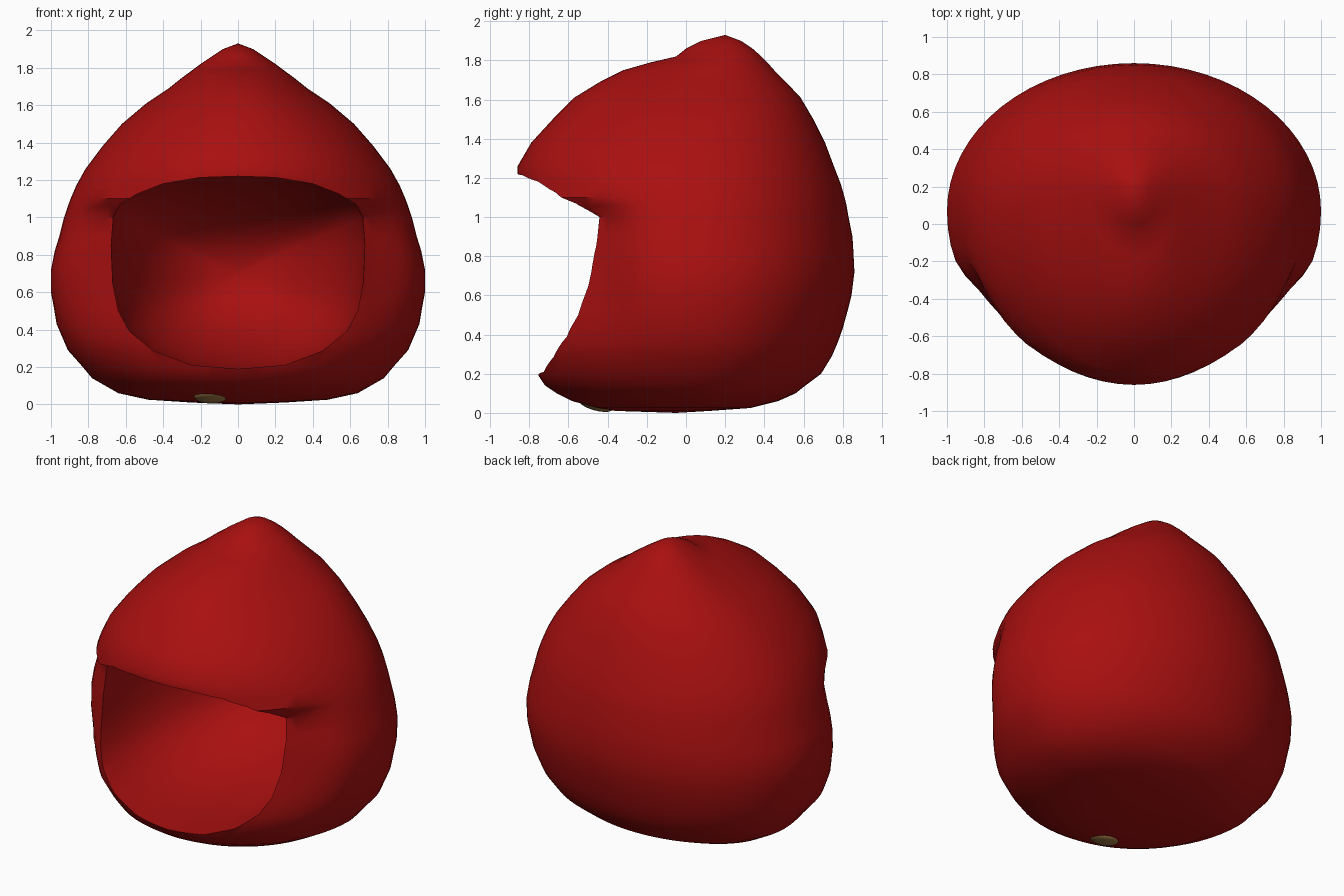
import bpy, bmesh, math

if "Cube" in bpy.data.objects:
    bpy.data.objects.remove(bpy.data.objects["Cube"])

def material(name, rgb):
    m = bpy.data.materials.new(name)
    m.diffuse_color = (*rgb, 1)
    m.use_nodes = True
    m.node_tree.nodes["Principled BSDF"].inputs["Base Color"].default_value = m.diffuse_color
    return m

RED = material("deep red", (0.40, 0.005, 0.005))
OLIVE = material("olive brown", (0.36, 0.20, 0.06))

def smooth(a, b, v):
    t = max(0.0, min(1.0, (v - a) / (b - a)))
    return t * t * (3 - 2 * t)

def loft(name, rings, start, end, mat):
    """Closed skin through rings of equal point count, with a pole at each end."""
    bm = bmesh.new()
    rows = [[bm.verts.new(p) for p in r] for r in rings]
    n = len(rows[0])
    for a, b in zip(rows, rows[1:]):
        for i in range(n):
            j = (i + 1) % n
            bm.faces.new((a[i], a[j], b[j], b[i]))
    for row, pole in ((rows[0], start), (rows[-1], end)):
        v = bm.verts.new(pole)
        for i in range(n):
            bm.faces.new((row[i], row[(i + 1) % n], v))
    bmesh.ops.recalc_face_normals(bm, faces=bm.faces)
    me = bpy.data.meshes.new(name)
    bm.to_mesh(me)
    bm.free()
    me.materials.append(mat)
    ob = bpy.data.objects.new(name, me)
    bpy.context.collection.objects.link(ob)
    return ob

# Hood body: height, half width, front y, back y
SECTIONS = [
    (.01, .25, -.36, .12), (.025, .48, -.45, .33), (.06, .64, -.58, .47),
    (.10, .71, -.66, .56), (.14, .78, -.72, .61), (.20, .83, -.76, .69),
    (.29, .91, -.80, .745), (.36, .94, -.82, .775), (.43, .97, -.83, .80),
    (.52, .985, -.845, .825), (.60, 1.0, -.85, .845), (.72, 1.0, -.855, .86),
    (.82, .98, -.86, .855), (.90, .955, -.86, .85), (1.0, .93, -.86, .83),
    (1.06, .91, -.86, .82), (1.10, .895, -.86, .81), (1.17, .865, -.86, .79),
    (1.26, .815, -.86, .755), (1.38, .725, -.79, .71), (1.50, .62, -.68, .65),
    (1.61, .49, -.57, .585), (1.69, .37, -.44, .51), (1.75, .295, -.32, .45),
    (1.79, .24, -.18, .415), (1.82, .20, -.05, .385), (1.86, .14, .0, .34),
    (1.90, .08, .08, .28)]

def section(z, a, yf, yb, n=64):
    yc = .07 + .13 * smooth(1.3, 1.93, z)
    ring = []
    for i in range(n):
        t = 2 * math.pi * i / n
        c, s = math.cos(t), math.sin(t)
        # cheeks beside the opening are pulled in, below the brim
        dip = smooth(.25, .65, -s) * smooth(.2, .75, z) * (1 - smooth(1.0, 1.1, z))
        k = 1 - .10 * dip
        ring.append((a * c * k, yc + s * k * (yb - yc if s > 0 else yc - yf), z))
    return ring

hood = loft("hood", [section(*r) for r in SECTIONS], (0, -.05, 0), (0, .2, 1.93), RED)

# Face opening: right half of its outline, mirrored, then narrowed to a bowl
HALF = [(0, 1.22), (.2, 1.213), (.4, 1.18), (.54, 1.125), (.63, 1.07), (.67, 1.0),
        (.68, .85), (.67, .65), (.64, .5), (.58, .39), (.45, .285), (.25, .21), (0, .19)]
OUTLINE = HALF + [(-x, z) for x, z in HALF[-2:0:-1]]
ZC = .70

def opening(y, s):
    return [(x * s, y, ZC + (z - ZC) * s) for x, z in OUTLINE]

DEPTH = 1.05
bowl = [(-.5 + DEPTH * math.sin(t), math.cos(t))
        for t in (math.radians(d) for d in range(8, 90, 8))]
cutter = loft("opening_cutter", [opening(y, s) for y, s in [(-1.2, 1), (-.5, 1)] + bowl],
              (0, -1.2, ZC), (0, -.5 + DEPTH, ZC), RED)

mod = hood.modifiers.new("opening", 'BOOLEAN')
mod.operation = 'DIFFERENCE'
mod.solver = 'EXACT'
mod.object = cutter
bpy.context.view_layer.objects.active = hood
hood.select_set(True)
bpy.ops.object.modifier_apply(modifier=mod.name)
bpy.data.objects.remove(cutter)
bpy.ops.object.shade_smooth_by_angle(angle=math.radians(42))

# Small patch showing through the underside
bpy.ops.mesh.primitive_uv_sphere_add(segments=20, ring_count=10, radius=1,
                                     location=(-.145, -.46, .042),
                                     rotation=(math.radians(-15), 0, 0))
patch = bpy.context.object
patch.name = "underside_patch"
patch.scale = (.09, .09, .03)
patch.data.materials.append(OLIVE)
bpy.ops.object.shade_smooth_by_angle(angle=math.radians(40))
